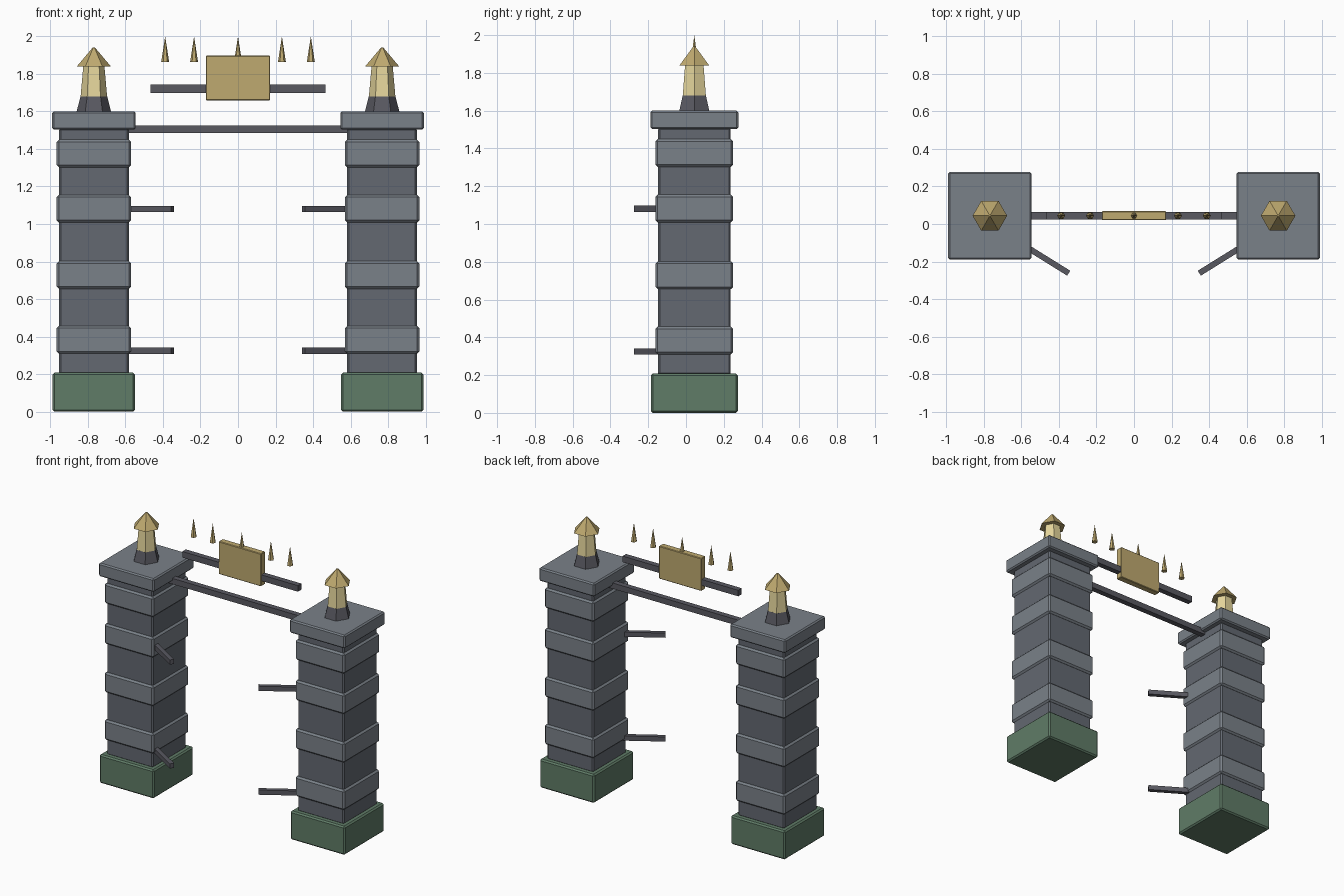
import bpy, bmesh
from math import radians, atan2, hypot
from mathutils import Matrix, Vector

if "Cube" in bpy.data.objects:
    bpy.data.objects.remove(bpy.data.objects["Cube"])

YC = 0.044   # depth of the pillar / arch centre line
PX = 0.768   # pillar centre


def material(name, rgb):
    m = bpy.data.materials.new(name)
    m.diffuse_color = (*rgb, 1)
    m.use_nodes = True
    m.node_tree.nodes["Principled BSDF"].inputs["Base Color"].default_value = m.diffuse_color
    return m


STONE = material("stone", (0.195, 0.22, 0.25))
DARK_STONE = material("dark stone", (0.125, 0.14, 0.165))
MOSS = material("mossy stone", (0.115, 0.2, 0.135))
IRON = material("iron", (0.1, 0.1, 0.12))
GOLD = material("gold", (0.52, 0.4, 0.16))
GLOW = material("lamp glass", (0.78, 0.67, 0.33))


def finish(name, bm, mat, bevel=0):
    me = bpy.data.meshes.new(name)
    bm.to_mesh(me)
    bm.free()
    me.materials.append(mat)
    ob = bpy.data.objects.new(name, me)
    bpy.context.collection.objects.link(ob)
    if bevel:
        mod = ob.modifiers.new("bevel", 'BEVEL')
        mod.width = bevel
        mod.segments = 1
    return ob


def box(name, center, size, mat, bevel=0, turn=0):
    bm = bmesh.new()
    m = Matrix.Translation(center) @ Matrix.Rotation(turn, 4, 'Z') @ Matrix.Diagonal((*size, 1))
    bmesh.ops.create_cube(bm, size=1, matrix=m)
    return finish(name, bm, mat, bevel)


def cone(name, x, z0, z1, r0, r1, mat, sides=6):
    bm = bmesh.new()
    bmesh.ops.create_cone(bm, cap_ends=True, segments=sides, radius1=r0, radius2=r1, depth=z1 - z0,
                          matrix=Matrix.Translation((x, YC, (z0 + z1) / 2)) @ Matrix.Rotation(radians(90), 4, 'Z'))
    # put a corner on the x axis
    if not any(abs(v.co.y - YC) < 1e-4 and abs(v.co.x - x) > r0 * 0.9 for v in bm.verts):
        bmesh.ops.rotate(bm, verts=bm.verts, cent=(x, YC, 0), matrix=Matrix.Rotation(radians(180 / sides), 3, 'Z'))
    return finish(name, bm, mat)


def slab(name, x, z0, z1, w, d, mat, bevel):
    return box(name, (x, YC, (z0 + z1) / 2), (w, d, z1 - z0), mat, bevel)


for side, s in (("left", -1), ("right", 1)):
    x = s * PX
    # pillar
    slab(f"{side}_pillar_base", x, 0, 0.208, 0.438, 0.46, MOSS, 0.01)
    slab(f"{side}_pillar_shaft", x, 0.2, 1.51, 0.372, 0.385, DARK_STONE, 0.01)
    for i, z in enumerate((0.31, 0.655, 1.008, 1.302)):
        slab(f"{side}_pillar_band_{i + 1}", x, z, z + 0.147, 0.396, 0.412, STONE, 0.012)
    slab(f"{side}_pillar_cap", x, 1.503, 1.6, 0.445, 0.466, STONE, 0.009)
    # lantern
    cone(f"{side}_lantern_foot", x, 1.598, 1.68, 0.092, 0.071, IRON)
    cone(f"{side}_lantern_body", x, 1.675, 1.845, 0.071, 0.056, GLOW)
    cone(f"{side}_lantern_roof", x, 1.838, 1.94, 0.092, 0.006, GOLD)
    # hinge arms reaching inward and forward
    a, b = Vector((s * 0.62, -0.093)), Vector((s * 0.348, -0.262))
    mid, d = (a + b) / 2, b - a
    for label, z in (("lower", 0.325), ("upper", 1.08)):
        box(f"{side}_{label}_hinge_arm", (mid.x, mid.y, z), (d.length, 0.031, 0.034), IRON, 0, atan2(d.y, d.x))

# overhead bars and sign plate
box("lower_crossbar", (0, YC, 1.505), (1.2, 0.04, 0.042), IRON)
box("upper_crossbar", (0, YC, 1.721), (0.93, 0.04, 0.044), IRON)
box("sign_plate", (0, YC, 1.778), (0.342, 0.048, 0.238), GOLD, 0.004)

# finial spikes
for i, x in enumerate((-0.388, -0.234, 0, 0.234, 0.388)):
    cone(f"spike_{i + 1}", x, 1.864, 2.0, 0.021, 0, GOLD)
